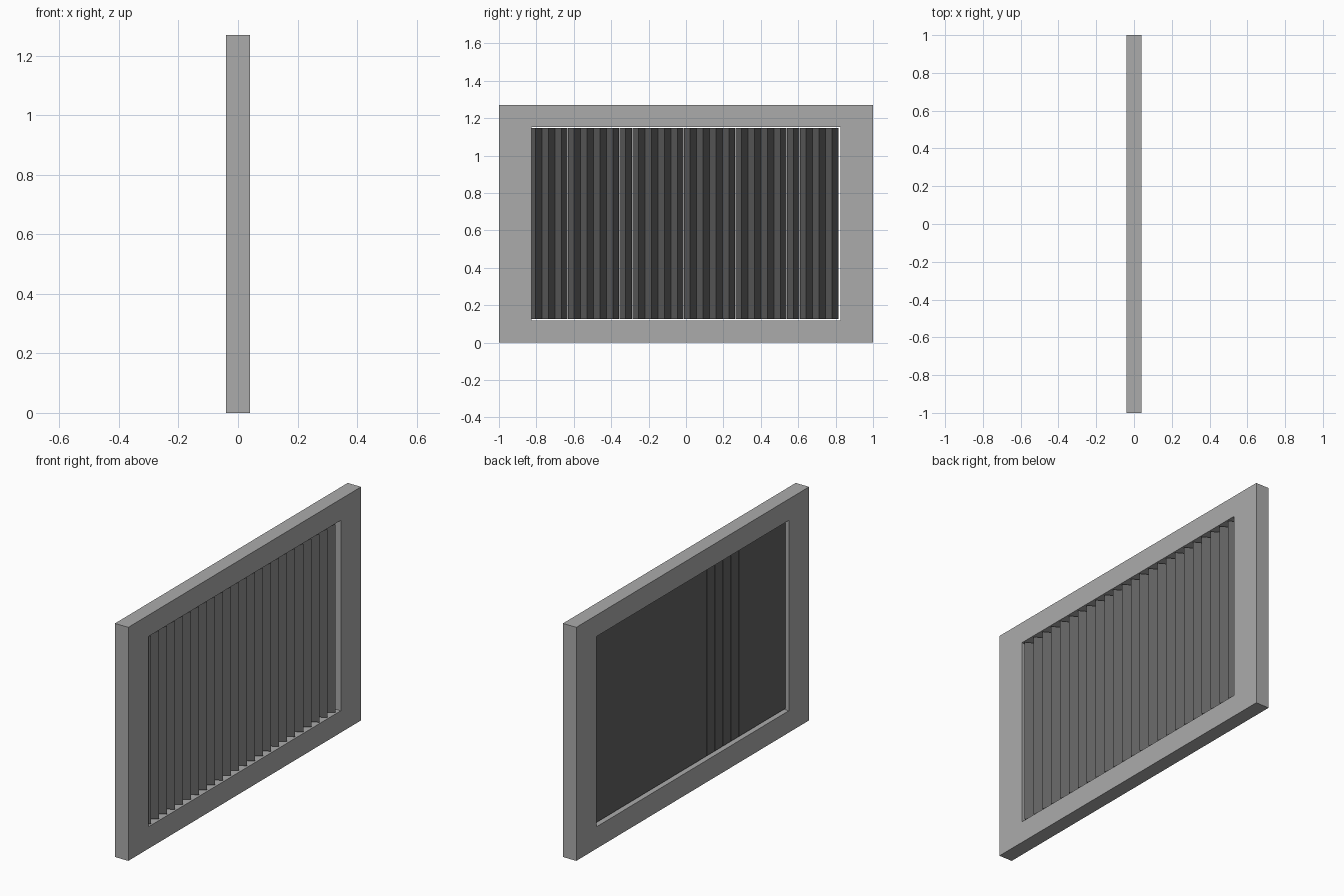
import bpy, bmesh, math

if "Cube" in bpy.data.objects:
    bpy.data.objects.remove(bpy.data.objects["Cube"])

DEPTH = 0.04                      # half thickness of the frame
COUNT, PITCH = 24, 0.0689         # rotating prisms
RADIUS = 0.0393
FIRST_Y = -0.8045


def grey(name, value):
    mat = bpy.data.materials.new(name)
    mat.diffuse_color = (value, value, value, 1)
    mat.use_nodes = True
    mat.node_tree.nodes["Principled BSDF"].inputs["Base Color"].default_value = mat.diffuse_color
    return mat


def finish(bm, name, mat):
    bmesh.ops.recalc_face_normals(bm, faces=bm.faces)
    me = bpy.data.meshes.new(name)
    bm.to_mesh(me)
    bm.free()
    me.materials.append(mat)
    ob = bpy.data.objects.new(name, me)
    bpy.context.collection.objects.link(ob)
    return ob


# Rectangular frame: outer and inner loops joined into a ring
bm = bmesh.new()


def loop(half_w, z0, z1, x):
    return [bm.verts.new((x, y, z)) for y, z in
            ((-half_w, z0), (half_w, z0), (half_w, z1), (-half_w, z1))]


rings = [loop(1.0, 0.0, 1.27, DEPTH), loop(0.826, 0.119, 1.154, DEPTH),
         loop(0.826, 0.119, 1.154, -DEPTH), loop(1.0, 0.0, 1.27, -DEPTH)]
for r in range(4):
    a, b = rings[r], rings[(r + 1) % 4]
    for i in range(4):
        j = (i + 1) % 4
        bm.faces.new((a[i], a[j], b[j], b[i]))
finish(bm, "frame", grey("mid_grey", 0.41))

# Triangular display prisms: ridge towards +x, flat side towards -x
z0, z1 = 0.126, 1.148
bm = bmesh.new()
base = [(RADIUS * math.cos(k * math.tau / 3), RADIUS * math.sin(k * math.tau / 3))
        for k in range(3)]
bottom = [bm.verts.new((x, y, z0)) for x, y in base]
face = bm.faces.new(bottom)
out = bmesh.ops.extrude_face_region(bm, geom=[face], use_keep_orig=True)
top = [v for v in out["geom"] if isinstance(v, bmesh.types.BMVert)]
bmesh.ops.translate(bm, verts=top, vec=(0, 0, z1 - z0))
first = finish(bm, "prism_01", grey("dark_grey", 0.126))
first.location.y = FIRST_Y
for i in range(1, COUNT):
    ob = bpy.data.objects.new(f"prism_{i + 1:02d}", first.data)
    ob.location.y = FIRST_Y + i * PITCH
    bpy.context.collection.objects.link(ob)
